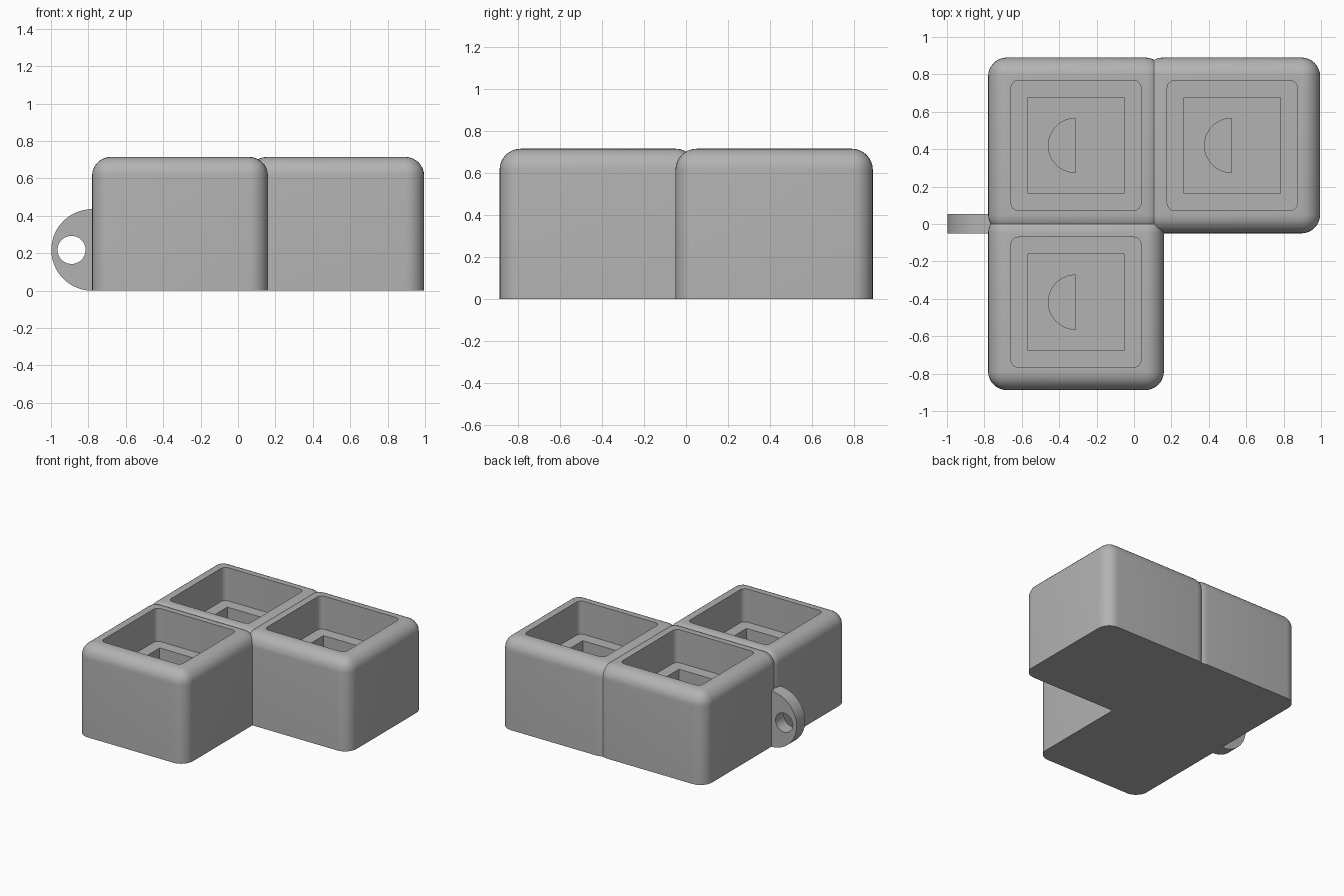
import bpy, bmesh
from math import cos, sin, pi
from mathutils import Vector

cube = bpy.data.objects.get("Cube")
if cube:
    bpy.data.objects.remove(cube, do_unlink=True)

SIZE, HEIGHT = 0.94, 0.715
POCKET_FLOOR, SOCKET_FLOOR, NOTCH_FLOOR = 0.455, 0.27, 0.15
CENTRES = {"back_right": (-0.31, 0.42), "back_left": (0.525, 0.42), "front_right": (-0.31, -0.418)}

grey = bpy.data.materials.new("plain grey")
grey.use_nodes = True
colour = (0.45, 0.45, 0.45, 1)
grey.diffuse_color = colour
grey.node_tree.nodes["Principled BSDF"].inputs["Base Color"].default_value = colour


def finish(name, bm):
    bmesh.ops.recalc_face_normals(bm, faces=bm.faces)
    mesh = bpy.data.meshes.new(name)
    bm.to_mesh(mesh)
    bm.free()
    obj = bpy.data.objects.new(name, mesh)
    bpy.context.collection.objects.link(obj)
    mesh.materials.append(grey)
    return obj


def rounded_box(name, centre, size, z0, z1, radius=0, round_top=False):
    """Square box with rounded upright edges and, if asked, a rounded top."""
    bm = bmesh.new()
    bmesh.ops.create_cube(bm, size=1)
    for v in bm.verts:
        v.co = Vector((v.co.x * size + centre[0], v.co.y * size + centre[1], z0 if v.co.z < 0 else z1))
    if radius:
        upright = [e for e in bm.edges if abs(e.verts[0].co.z - e.verts[1].co.z) > 0.01]
        top = [e for e in bm.edges if all(v.co.z > z1 - 0.01 for v in e.verts)]
        bmesh.ops.bevel(bm, geom=upright + (top if round_top else []), offset=radius,
                        offset_type='OFFSET', segments=8, profile=0.5, affect='EDGES')
    return finish(name, bm)


def prism(name, outline, push):
    """Extrude a closed outline along a vector."""
    bm = bmesh.new()
    face = bm.faces.new([bm.verts.new(p) for p in outline])
    out = bmesh.ops.extrude_face_region(bm, geom=[face])
    bmesh.ops.translate(bm, vec=push, verts=[g for g in out["geom"] if isinstance(g, bmesh.types.BMVert)])
    return finish(name, bm)


def combine(target, tool, operation):
    mod = target.modifiers.new(operation, 'BOOLEAN')
    mod.operation, mod.object, mod.solver = operation, tool, 'EXACT'
    bpy.ops.object.select_all(action='DESELECT')
    bpy.context.view_layer.objects.active = target
    target.select_set(True)
    bpy.ops.object.modifier_apply(modifier=mod.name)
    bpy.data.objects.remove(tool, do_unlink=True)


# Three overlapping rounded blocks fused into an L
body = None
for name, c in CENTRES.items():
    block = rounded_box(name + "_block", c, SIZE, 0, HEIGHT, 0.1, True)
    if body:
        combine(body, block, 'UNION')
    else:
        body = block
body.name = "block_body"

# Side loop with a round hole, rooted in the seam between two blocks
arc = [pi / 2 + pi * i / 32 for i in range(33)]
outline = [(-0.78 + 0.218 * cos(a), -0.052, 0.218 + 0.218 * sin(a)) for a in arc]
outline = [(-0.7, -0.052, 0.436)] + outline + [(-0.7, -0.052, 0)]
loop = prism("side_loop", outline, (0, 0.106, 0))
ring = [2 * pi * i / 40 for i in range(40)]
hole = prism("hole_cutter", [(-0.89 + 0.075 * cos(a), -0.2, 0.218 + 0.075 * sin(a)) for a in ring], (0, 0.4, 0))
combine(loop, hole, 'DIFFERENCE')
combine(body, loop, 'UNION')

# Stepped recess in each block: wide pocket, square socket, half-round notch
for x, y in CENTRES.values():
    combine(body, rounded_box("pocket_cutter", (x, y), 0.695, POCKET_FLOOR, 1, 0.04), 'DIFFERENCE')
    combine(body, rounded_box("socket_cutter", (x, y), 0.515, SOCKET_FLOOR, 0.6), 'DIFFERENCE')
    half = [(x - 0.003 + 0.145 * cos(a), y + 0.145 * sin(a), NOTCH_FLOOR) for a in arc]
    combine(body, prism("notch_cutter", half, (0, 0, 0.3)), 'DIFFERENCE')

# Smooth the fillets, keep the hard edges
bpy.ops.object.select_all(action='DESELECT')
body.select_set(True)
bpy.context.view_layer.objects.active = body
bpy.ops.object.shade_smooth_by_angle(angle=0.5)
